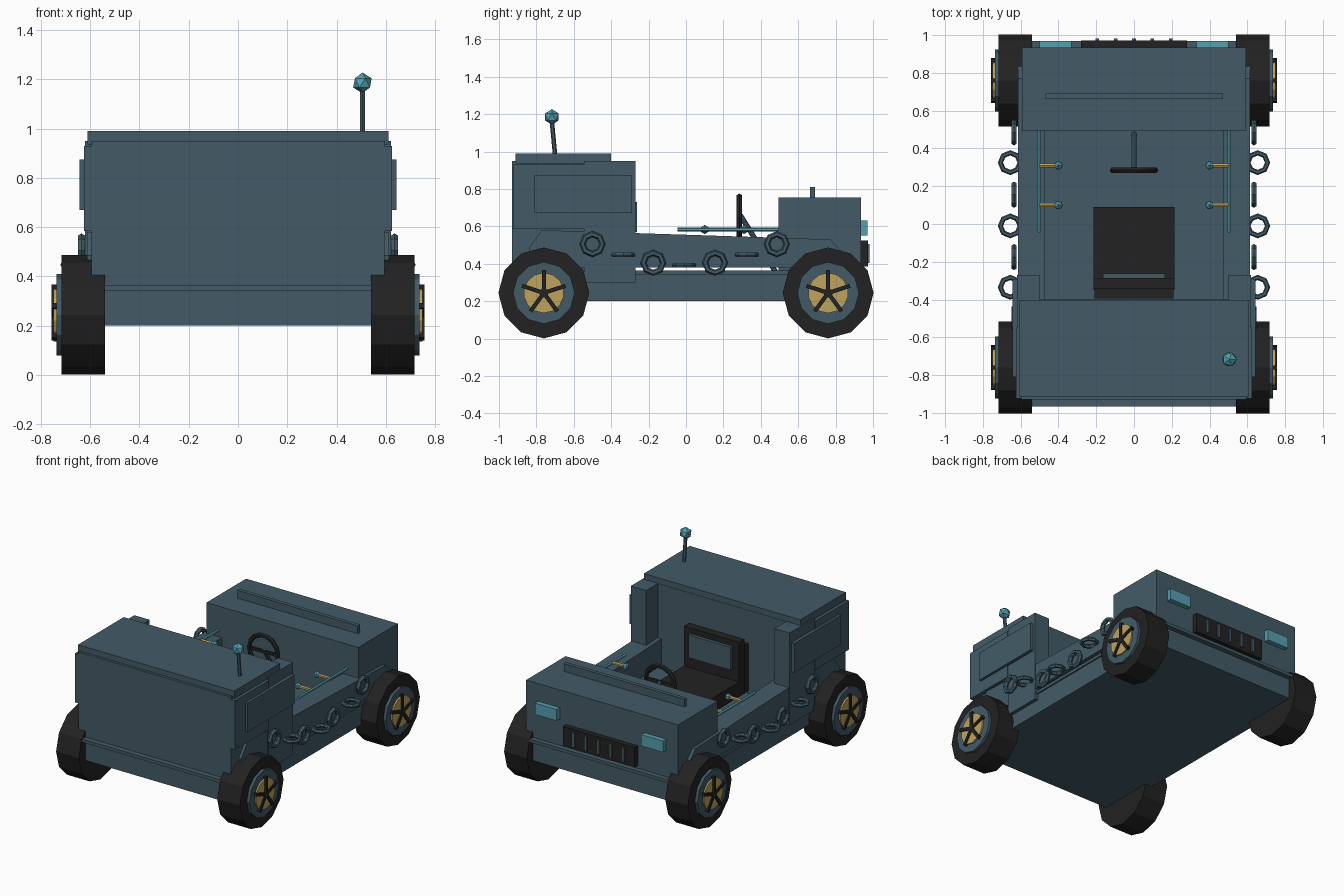
import bpy, bmesh, math
from mathutils import Vector

if "Cube" in bpy.data.objects:
    bpy.data.objects.remove(bpy.data.objects["Cube"])


def material(name, col):
    m = bpy.data.materials.new(name)
    m.diffuse_color = (*col, 1)
    m.use_nodes = True
    m.node_tree.nodes["Principled BSDF"].inputs["Base Color"].default_value = m.diffuse_color
    return m


BLUE = material("slate_blue", (0.056, 0.105, 0.135))
BLACK = material("black", (0.016, 0.016, 0.016))
GOLD = material("gold", (0.53, 0.37, 0.11))
TEAL = material("teal", (0.09, 0.35, 0.43))


def add(name, bm, mat):
    bmesh.ops.recalc_face_normals(bm, faces=bm.faces)
    me = bpy.data.meshes.new(name)
    bm.to_mesh(me)
    bm.free()
    me.materials.append(mat)
    ob = bpy.data.objects.new(name, me)
    bpy.context.collection.objects.link(ob)
    return ob


def box(name, x, y, z, mat=BLUE):
    """Box from (min, max) ranges."""
    bm = bmesh.new()
    bmesh.ops.create_cube(bm, size=1)
    for v in bm.verts:
        v.co = [r[0] if c < 0 else r[1] for c, r in zip(v.co, (x, y, z))]
    return add(name, bm, mat)


def rod(name, a, b, r, mat, sides=8):
    """Cylinder between two points, first corner turned upwards for x axes."""
    a, b = Vector(a), Vector(b)
    d = (b - a).normalized()
    u = Vector((0, 0, 1)) if abs(d.z) < 0.9 else Vector((0, 1, 0))
    u = (u - d * u.dot(d)).normalized()
    w = d.cross(u)
    bm = bmesh.new()
    ends = []
    for p in (a, b):
        ends.append([bm.verts.new(p + r * (u * math.cos(t) + w * math.sin(t)))
                     for t in (2 * math.pi * i / sides for i in range(sides))])
    bm.faces.new(ends[0])
    bm.faces.new(ends[1])
    for i in range(sides):
        j = (i + 1) % sides
        bm.faces.new((ends[0][i], ends[0][j], ends[1][j], ends[1][i]))
    return add(name, bm, mat)


def ring(name, loc, rot, major, minor, mat, seg=8, sub=6):
    bpy.ops.mesh.primitive_torus_add(location=loc, rotation=rot, major_radius=major,
                                     minor_radius=minor, major_segments=seg, minor_segments=sub)
    ob = bpy.context.object
    ob.name = name
    ob.data.materials.append(mat)


def side_plate(name, pts, x0, x1, mat=BLUE):
    """Extrude a (y, z) outline along x."""
    bm = bmesh.new()
    f = bm.faces.new([bm.verts.new((x0, y, z)) for y, z in pts])
    ext = bmesh.ops.extrude_face_region(bm, geom=[f])["geom"]
    for v in ext:
        if isinstance(v, bmesh.types.BMVert):
            v.co.x = x1
    return add(name, bm, mat)


def ball(name, loc, r, mat):
    bm = bmesh.new()
    bmesh.ops.create_icosphere(bm, subdivisions=1, radius=r)
    bmesh.ops.translate(bm, verts=bm.verts, vec=loc)
    return add(name, bm, mat)


# Main body blocks
box("chassis", (-.595, .595), (-.93, .935), (.20, .355))
box("floor_plate", (-.605, .605), (-.967, .97), (.343, .365))
box("cabin", (-.595, .595), (-.93, -.40), (.21, .95))
box("roof", (-.61, .61), (-.912, -.402), (.935, .99))
box("hood", (-.592, .592), (.495, .935), (.21, .755))
box("hood_ridge", (-.47, .47), (.663, .69), (.75, .81))

# Grille and its bars
box("grille", (-.28, .28), (.93, .972), (.385, .525), BLACK)
for i in range(5):
    x = (i - 2) * .097
    box("grille_bar", (x - .01, x + .01), (.965, .982), (.405, .505))

# Seat and backrest
box("seat_cushion", (-.215, .215), (-.35, .09), (.385, .49), BLACK)
box("backrest", (-.215, .215), (-.345, -.285), (.40, .77), BLACK)
box("backrest_support", (-.21, .21), (-.395, -.34), (.385, .72), BLACK)
box("backrest_panel", (-.165, .165), (-.29, -.262), (.57, .73))

# Steering
ring("steering_wheel", (0, .285, .65), (math.pi / 2, 0, 0), .112, .016, BLACK, 14)
rod("steering_column", (0, .29, .66), (0, .48, .355), .014, BLUE)
box("steering_spoke", (-.11, .11), (.277, .293), (.64, .66), BLACK)

# Antenna
rod("antenna_rod", (.505, -.70, .98), (.505, -.717, 1.16), .012, BLUE, 6)
ball("antenna_ball", (.505, -.717, 1.185), .042, TEAL)

for s in (-1, 1):
    def sx(a, b):
        return tuple(sorted((s * a, s * b)))

    # Side wall, cabin posts and side panels
    side_plate("side_wall", [(-.84, .38), (-.84, .485), (-.77, .58), (.77, .53),
                             (.83, .47), (.83, .38)], s * .47, s * .613)
    box("cabin_post", sx(.50, .62), (-.545, -.27), (.30, .95))
    box("cabin_side", sx(.59, .625), (-.925, -.545), (.585, .93))
    box("side_panel", sx(.60, .643), (-.81, -.29), (.67, .875))
    box("headlight", sx(.33, .50), (.93, .97), (.55, .63), TEAL)

    # Rail with gold levers
    rod("side_rail", (s * .503, -.045, .583), (s * .503, .50, .583), .01, TEAL, 6)
    for y in (.10, .31):
        rod("lever", (s * .40, y, .583), (s * .50, y, .583), .012, GOLD, 6)
        ball("lever_knob", (s * .40, y, .583), .025, TEAL)

    # Hanging chain with alternating links
    for y, z in ((-.50, .505), (-.175, .405), (.155, .405), (.485, .505)):
        ring("chain_link_upright", (s * .635, y, z), (0, math.pi / 2, 0), .053, .016, BLUE)
    for y, z in ((-.335, .447), (-.01, .392), (.325, .447)):
        ring("chain_link_flat", (s * .655, y, z), (0, 0, 0), .052, .014, BLUE)

    # Wheels with five-spoke hubs
    for y in (-.76, .76):
        c = .244

        def disc(name, x0, x1, r, mat, n):
            rod(name, (s * x0, y, c), (s * x1, y, c), r, mat, n)
        disc("tyre", .54, .717, .243, BLACK, 12)
        disc("wheel_disc", .70, .737, .165, BLUE, 12)
        disc("hub_cap", .73, .748, .108, GOLD, 14)
        disc("hub_centre", .74, .757, .024, BLACK, 10)
        for k in range(5):
            t = 2 * math.pi * k / 5
            d, w = (math.sin(t), math.cos(t)), (math.cos(t) * .011, -math.sin(t) * .011)
            pts = [(y + d[0] * r + q * w[0], c + d[1] * r + q * w[1])
                   for r, q in ((0, -1), (.122, -1), (.122, 1), (0, 1))]
            side_plate("spoke", pts, s * .735, s * .757, BLACK)
